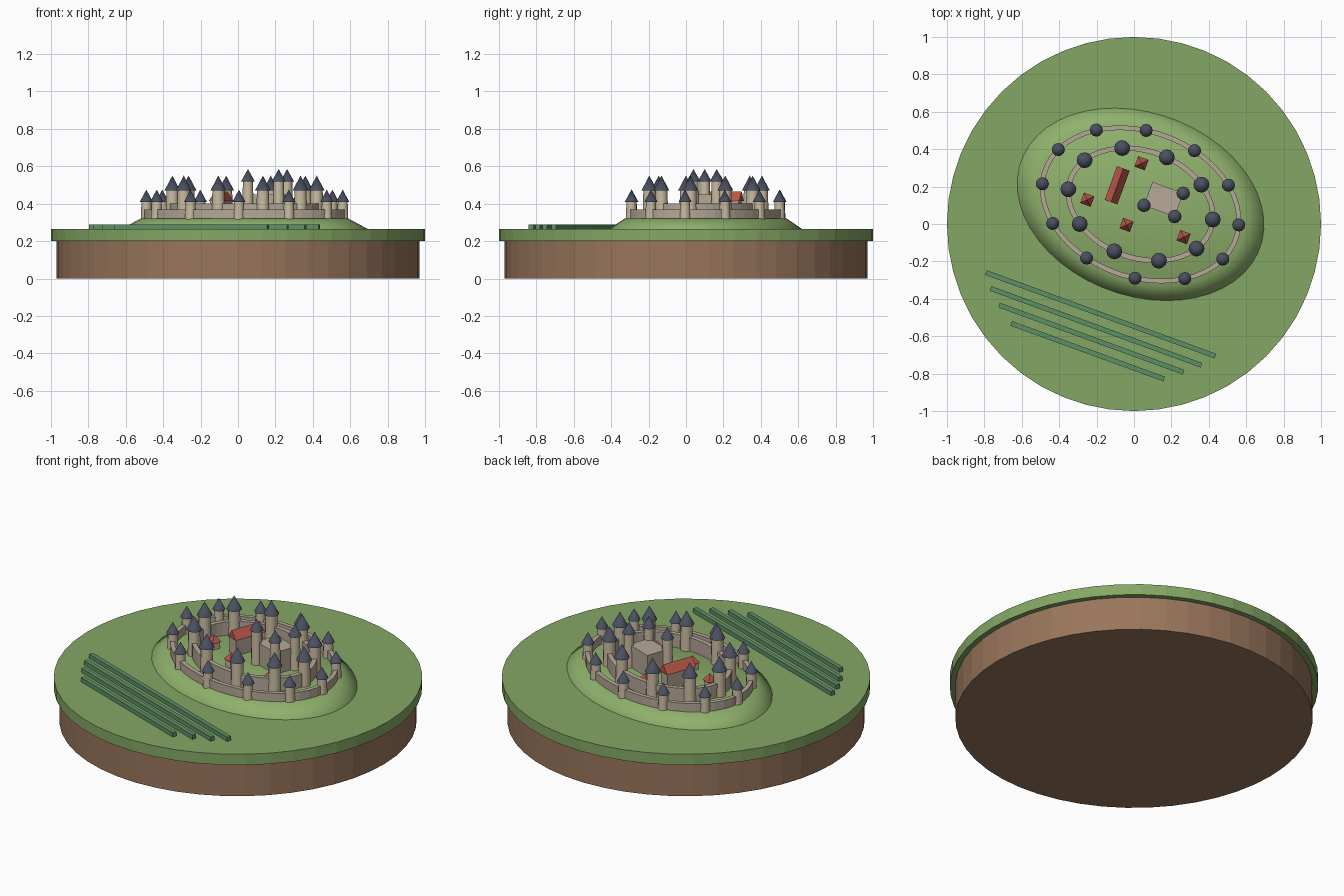
import bpy, bmesh, math
from mathutils import Matrix, Vector

cube = bpy.data.objects.get("Cube")
if cube:
    bpy.data.objects.remove(cube)


def material(name, rgb):
    linear = [(c / 255) ** 2.2 for c in rgb] + [1]
    m = bpy.data.materials.new(name)
    m.use_nodes = True
    m.diffuse_color = linear
    m.node_tree.nodes["Principled BSDF"].inputs["Base Color"].default_value = linear
    return m


GRASS = material("meadow green", (132, 166, 101))
HILL = material("hill green", (142, 176, 108))
EARTH = material("earth brown", (152, 117, 92))
HEDGE = material("hedge green", (94, 143, 102))
STONE = material("wall stone", (180, 167, 150))
TOWER = material("tower stone", (200, 186, 160))
SLATE = material("slate roof", (75, 80, 96))
RED = material("red tile", (184, 88, 74))

TILT = math.radians(-20)
GROUND, YARD = 0.265, 0.32
CENTRE = Vector((0.035, 0.105))
AXIS_U, AXIS_V = Vector((0.525, -0.11)), Vector((0.03, 0.395))


def oval(turn, size):
    """Point on the castle's slanted oval; turn runs from 0 to 1."""
    a = turn * math.tau
    return CENTRE + (AXIS_U * math.cos(a) + AXIS_V * math.sin(a)) * size


def finish(name, bm, mat, smooth=None):
    bmesh.ops.recalc_face_normals(bm, faces=bm.faces)
    mesh = bpy.data.meshes.new(name)
    bm.to_mesh(mesh)
    bm.free()
    mesh.materials.append(mat)
    obj = bpy.data.objects.new(name, mesh)
    bpy.context.collection.objects.link(obj)
    if smooth:
        bpy.ops.object.select_all(action="DESELECT")
        bpy.context.view_layer.objects.active = obj
        obj.select_set(True)
        bpy.ops.object.shade_smooth_by_angle(angle=math.radians(smooth))
    return obj


def cone(name, mat, pos, r1, r2, low, high, sides=12, turn=0.0, smooth=None):
    bm = bmesh.new()
    place = Matrix.Translation((pos[0], pos[1], (low + high) / 2)) @ Matrix.Rotation(turn, 4, "Z")
    bmesh.ops.create_cone(bm, cap_ends=True, segments=sides, radius1=r1, radius2=r2,
                          depth=high - low, matrix=place)
    return finish(name, bm, mat, smooth)


def box(name, mat, pos, size, low, high):
    bm = bmesh.new()
    place = (Matrix.Translation((pos[0], pos[1], (low + high) / 2)) @ Matrix.Rotation(TILT, 4, "Z")
             @ Matrix.Diagonal((size[0], size[1], high - low, 1)))
    bmesh.ops.create_cube(bm, size=1, matrix=place)
    return finish(name, bm, mat)


def tower(name, pos, radius, top, peak):
    cone(name, TOWER, pos, radius * 1.06, radius * 0.94, YARD - 0.005, top, smooth=40)
    cone(name + "_roof", SLATE, pos, radius * 1.25, 0, top, peak, smooth=40)


def oval_wall(name, size, half, top, count=48):
    """Closed ring wall with a rectangular cross-section."""
    bm = bmesh.new()
    section = ((-half, YARD - 0.005), (half, YARD - 0.005), (half, top), (-half, top))
    rings = []
    for i in range(count):
        p = oval(i / count, size)
        out = (p - CENTRE).normalized()
        rings.append([bm.verts.new((*(p + out * d), z)) for d, z in section])
    for i in range(count):
        a, b = rings[i], rings[(i + 1) % count]
        for j in range(4):
            k = (j + 1) % 4
            bm.faces.new((a[j], b[j], b[k], a[k]))
    finish(name, bm, STONE)


# Round ground: earth disc under a slightly wider meadow disc
cone("earth_base", EARTH, (0, 0), 0.97, 0.97, 0, 0.2, 48)
cone("meadow", GRASS, (0, 0), 1, 1, 0.2, GROUND, 48)

# Oval castle hill
bm = bmesh.new()
levels = []
for size, z in ((1.255, GROUND - 0.005), (1.255, GROUND), (1.06, YARD)):
    levels.append([bm.verts.new((*oval(i / 48, size), z)) for i in range(48)])
for low, high in zip(levels, levels[1:]):
    for i in range(48):
        j = (i + 1) % 48
        bm.faces.new((low[i], low[j], high[j], high[i]))
bm.faces.new(levels[0])
bm.faces.new(levels[-1])
finish("hill", bm, HILL, smooth=100)

# Two ring walls with their towers
oval_wall("outer_wall", 1, 0.013, 0.37)
oval_wall("inner_wall", 0.735, 0.014, 0.4)
for i in range(12):
    tower(f"outer_tower_{i + 1}", oval(i / 12, 1), 0.028, 0.41, 0.475)
for i in range(10):
    tower(f"inner_tower_{i + 1}", oval(i / 10, 0.735), 0.034, 0.47, 0.55)

# Keep with three corner towers
keep = Vector((0.158, 0.132))
box("keep", STONE, keep, (0.175, 0.135), YARD, 0.45)
for i, (sx, sy) in enumerate(((-1, -1), (1, -1), (1, 1))):
    corner = Matrix.Rotation(TILT, 2) @ Vector((sx * 0.0875, sy * 0.066))
    tower(f"keep_tower_{i + 1}", keep + corner, 0.029, 0.52, 0.585)

# Great hall with a gabled roof
hall = (-0.09, 0.207)
box("hall", STONE, hall, (0.062, 0.18), YARD, 0.42)
bm = bmesh.new()
place = Matrix.Translation((*hall, 0)) @ Matrix.Rotation(TILT, 4, "Z")
gables = [[bm.verts.new(place @ Vector((x, y, z)))
           for x, z in ((-0.036, 0.415), (0.036, 0.415), (0, 0.465))] for y in (-0.096, 0.096)]
for gable in gables:
    bm.faces.new(gable)
for j in range(3):
    k = (j + 1) % 3
    bm.faces.new((gables[0][j], gables[0][k], gables[1][k], gables[1][j]))
finish("hall_roof", bm, RED)

# Small houses with pyramid roofs
for i, pos in enumerate(((-0.25, 0.13), (-0.04, -0.005), (0.04, 0.325), (0.265, -0.07))):
    box(f"house_{i + 1}", TOWER, pos, (0.048, 0.048), YARD, 0.36)
    cone(f"house_roof_{i + 1}", RED, pos, 0.042, 0, 0.36, 0.4, 4, TILT + math.pi / 4)

# Hedge rows on the meadow
rows = ((-0.178, -0.483, 1.305), (-0.203, -0.55, 1.2), (-0.228, -0.613, 1.05), (-0.248, -0.68, 0.87))
for i, (x, y, length) in enumerate(rows):
    box(f"hedge_{i + 1}", HEDGE, (x, y), (length, 0.026), GROUND, 0.29)
